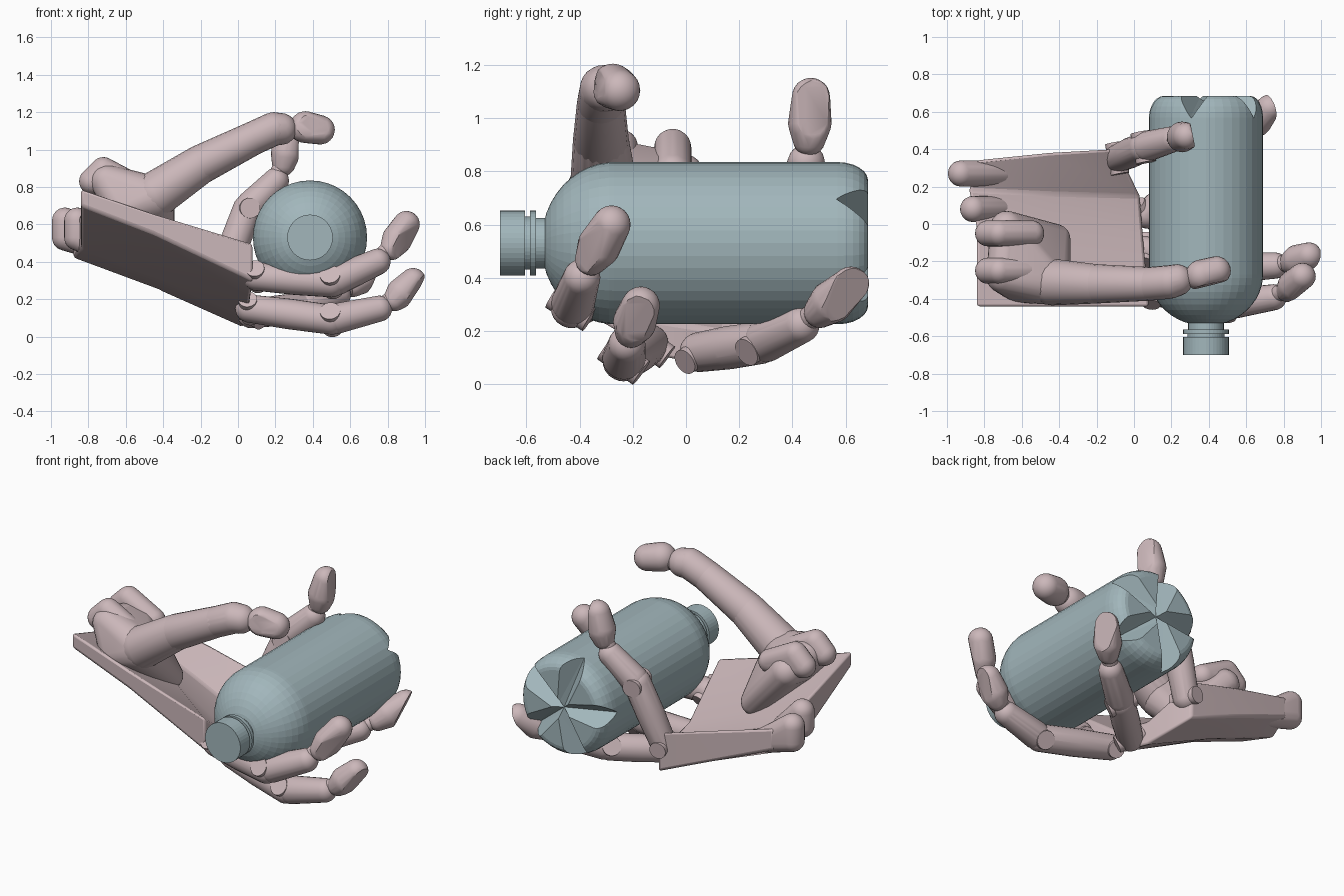
import bpy, bmesh
from math import sin, cos, radians, pi
from mathutils import Vector, Matrix

if "Cube" in bpy.data.objects:
    bpy.data.objects.remove(bpy.data.objects["Cube"], do_unlink=True)


def material(name, colour):
    m = bpy.data.materials.new(name)
    m.use_nodes = True
    m.diffuse_color = colour
    m.node_tree.nodes["Principled BSDF"].inputs["Base Color"].default_value = colour
    return m


SKIN = material("dusty pink", (0.60, 0.475, 0.49, 1))
GLASS = material("blue grey", (0.36, 0.47, 0.50, 1))

# Directions of a unit ball, shared by all rounded parts
ball = bmesh.new()
bmesh.ops.create_icosphere(ball, subdivisions=3, radius=1)
BALL = [v.co.copy() for v in ball.verts]
ball.free()


def finish(name, bm, mat, angle=25):
    bmesh.ops.recalc_face_normals(bm, faces=bm.faces[:])
    me = bpy.data.meshes.new(name)
    bm.to_mesh(me)
    bm.free()
    me.materials.append(mat)
    ob = bpy.data.objects.new(name, me)
    bpy.context.collection.objects.link(ob)
    if angle:
        bpy.ops.object.select_all(action="DESELECT")
        ob.select_set(True)
        bpy.context.view_layer.objects.active = ob
        bpy.ops.object.shade_smooth_by_angle(angle=radians(angle))
    return ob


def add_hull(bm, balls, flat=None):
    """Convex skin around balls (x, y, z, r); flat = (normal, point, offset) planes it off."""
    points = [Vector((x, y, z)) + d * r for x, y, z, r in balls for d in BALL]
    if flat:
        n, c, k = Vector(flat[0]).normalized(), Vector(flat[1]), flat[2]
        points = [p - n * max(0, (p - c).dot(n) - k) for p in points]
    bmesh.ops.convex_hull(bm, input=[bm.verts.new(p) for p in points])
    loose = [v for v in bm.verts if not v.link_faces]
    bmesh.ops.delete(bm, geom=loose, context="VERTS")


def hull(name, balls, flat=None):
    bm = bmesh.new()
    add_hull(bm, balls, flat)
    return finish(name, bm, SKIN)


def chain(name, balls):
    bm = bmesh.new()
    for pair in zip(balls, balls[1:]):
        add_hull(bm, pair)
    return finish(name, bm, SKIN)


def pin(name, at, axis, r, length):
    bm = bmesh.new()
    rot = Vector(axis).to_track_quat("Z", "Y").to_matrix().to_4x4()
    bmesh.ops.create_cone(bm, cap_ends=True, segments=24, radius1=r, radius2=r,
                          depth=length, matrix=Matrix.Translation(at) @ rot)
    return finish(name, bm, SKIN)


# Bottle: turned profile (radius, position along the axis)
profile = [(0, -.70), (.122, -.70), (.122, -.605), (.10, -.605), (.10, -.587),
           (.122, -.587), (.122, -.565), (.095, -.565), (.095, -.53)]
profile += [(.305 * sin(radians(a)), -.27 - .275 * cos(radians(a))) for a in range(22, 91, 8)]
profile += [(.305, -.27), (.305, .57)]
profile += [(.235 + .07 * cos(radians(a)), .57 + .115 * sin(radians(a))) for a in range(15, 91, 15)]
profile += [(0, .685)]
bm = bmesh.new()
pts = [bm.verts.new((r, y, 0)) for r, y in profile]
edges = [bm.edges.new(p) for p in zip(pts, pts[1:])]
bmesh.ops.spin(bm, geom=pts + edges, cent=(0, 0, 0), axis=(0, 1, 0),
               angle=2 * pi, steps=40, use_duplicate=False)
bmesh.ops.remove_doubles(bm, verts=bm.verts[:], dist=.0005)
bottle = finish("bottle", bm, GLASS, 0)
bottle.location = (.385, 0, .53)

# Five V-shaped grooves in the bottle base
for i in range(5):
    a = radians(-15 + 72 * i)
    out, side, up = Vector((sin(a), 0, cos(a))), Vector((cos(a), 0, -sin(a))), Vector((0, 1, 0))
    bm = bmesh.new()
    for r, half, deep in ((-.01, .03, .655), (.36, .10, .55)):
        for s, y in ((-half, .69), (half, .69), (-half, .73), (half, .73), (0, deep)):
            bm.verts.new(out * r + side * s + up * y)
    bmesh.ops.convex_hull(bm, input=bm.verts[:])
    cutter = finish("groove_cutter", bm, GLASS, 0)
    cutter.location = bottle.location
    cutter.hide_render = True
    cutter.hide_set(True)
    mod = bottle.modifiers.new("groove", "BOOLEAN")
    mod.operation, mod.solver, mod.object = "DIFFERENCE", "EXACT", cutter

# Palm: cupped slab lofted along x; (x, y, z bottom, z top) in four columns
stations = [
    [(-.84, -.44, .70, .79), (-.84, -.02, .47, .66), (-.88, .18, .42, .58), (-.84, .34, .47, .60)],
    [(-.45, -.44, .55, .66), (-.45, -.02, .32, .46), (-.42, .16, .25, .40), (-.45, .38, .31, .50)],
    [(.08, -.44, .30, .50), (.05, -.10, .10, .24), (.03, .15, .05, .20), (-.09, .40, .16, .40)],
]
bm = bmesh.new()
rings = []
for st in stations:
    loop = [(x, y, b) for x, y, b, t in st] + [(x, y, t) for x, y, b, t in reversed(st)]
    rings.append([bm.verts.new(p) for p in loop])
n = len(rings[0])
for p, q in zip(rings, rings[1:]):
    for i in range(n):
        bm.faces.new((p[i], p[(i + 1) % n], q[(i + 1) % n], q[i]))
for ring in (rings[0], rings[-1]):
    for i in range(3):
        bm.faces.new((ring[i], ring[i + 1], ring[n - 2 - i], ring[n - 1 - i]))
palm = finish("palm", bm, SKIN)
bev = palm.modifiers.new("soft_edges", "BEVEL")
bev.width, bev.segments = .015, 2

# Thumb mound and the forked wrist lugs
hull("thumb_mound", [(-.70, -.28, .83, .09), (-.68, -.02, .78, .09),
                     (-.46, -.31, .74, .12), (-.42, -.08, .50, .08), (-.62, -.34, .68, .08)])
for name, y in (("upper_wrist_lug_front", -.25), ("upper_wrist_lug_back", -.05)):
    hull(name, [(-.78, y, .83, .07), (-.72, y, .89, .07), (-.55, y, .80, .07)])
for name, y, x in (("lower_wrist_lug_back", .27, -.925), ("lower_wrist_lug_front", .08, -.86)):
    hull(name, [(x, y, .62, .07), (x, y, .53, .07), (-.72, y, .47, .07)])

# Thumb
chain("thumb", [(-.44, -.31, .76, .125), (-.20, -.32, .92, .105),
                (.08, -.32, 1.06, .09), (.19, -.31, 1.11, .09), (.23, -.30, 1.11, .085)])
hull("thumb_joint", [(.20, -.30, 1.11, .05), (.36, -.27, 1.11, .05)])
hull("thumb_tip", [(.345, -.28, 1.11, .07), (.36, -.275, 1.12, .085), (.44, -.25, 1.105, .078)],
     ((.25, -1, .1), (.38, -.27, 1.11), .06))

# Fingers: knuckle, two joints, tip and the direction of the flat nail
fingers = {
    "index": [(.10, -.36, .32), (.50, -.43, .29), (.79, -.385, .42), (.90, -.28, .60), (.7, -.7, -.2)],
    "middle": [(.06, -.14, .15), (.50, -.235, .09), (.80, -.22, .16), (.935, -.17, .295), (.9, -.2, -.5)],
    "ring": [(.07, .05, .12), (.33, .28, .155), (.57, .46, .235), (.725, .62, .37), (.9, .3, -.4)],
    "little": [(-.09, .35, .31), (.05, .41, .68), (.23, .46, .86), (.28, .47, 1.08), (1, .2, 0)],
}
for name, (*joints, nail) in fingers.items():
    k, p, d, t = map(Vector, joints)
    hull(name + "_base", [(*k, .075), (*k.lerp(p, .5), .082), (*p, .08)])
    hull(name + "_middle", [(*p.lerp(d, .12), .082), (*p.lerp(d, .85), .07)])
    hull(name + "_joint", [(*p.lerp(d, .8), .045), (*d.lerp(t, .5), .045)])
    hull(name + "_tip", [(*d.lerp(t, .28), .062), (*d.lerp(t, .55), .082), (*t, .072)],
         (nail, d.lerp(t, .6), .055))
    # Hinge pins at the knuckle and the middle joint
    hinge = (p - k).cross(d - p)
    pin(name + "_knuckle_pin", k, hinge, .05, .17)
    pin(name + "_middle_pin", p, hinge, .055, .165)
